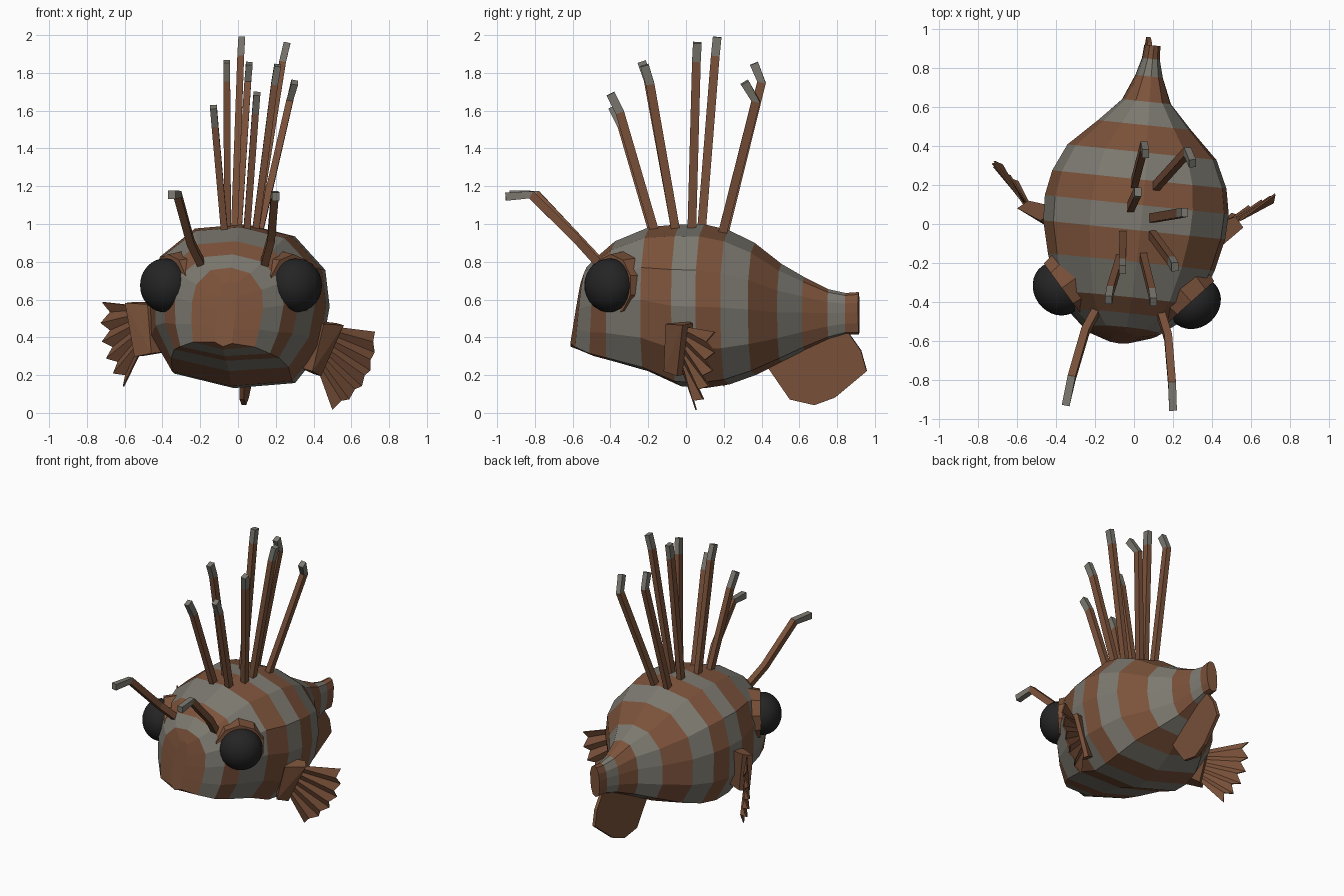
import bpy, bmesh, math
from mathutils import Vector, Matrix

if "Cube" in bpy.data.objects:
    bpy.data.objects.remove(bpy.data.objects["Cube"])


def material(name, rgb):
    m = bpy.data.materials.new(name)
    m.use_nodes = True
    m.diffuse_color = (*rgb, 1)
    m.node_tree.nodes["Principled BSDF"].inputs["Base Color"].default_value = (*rgb, 1)
    return m


BROWN = material("rust brown", (0.2, 0.085, 0.043))
GREY = material("warm grey", (0.2, 0.19, 0.16))
BLACK = material("eye black", (0.018, 0.018, 0.018))

# The fish is turned a little, and its body rolls a little to its left
YAW = Matrix.Rotation(math.radians(-6), 4, 'Z')
PIVOT = Matrix.Translation((0, 0, 0.55))
POSE = YAW @ PIVOT @ Matrix.Rotation(math.radians(4.5), 4, 'Y') @ PIVOT.inverted()


def finish(name, bm, mats, matrix=None):
    if matrix:
        bm.transform(matrix)
    bmesh.ops.recalc_face_normals(bm, faces=bm.faces)
    mesh = bpy.data.meshes.new(name)
    bm.to_mesh(mesh)
    bm.free()
    for m in mats:
        mesh.materials.append(m)
    obj = bpy.data.objects.new(name, mesh)
    bpy.context.collection.objects.link(obj)
    return obj


def loft(bm, rings, stripe):
    """Skin closed rings of points; stripe(i) gives the material of band i."""
    loops = [[bm.verts.new(p) for p in ring] for ring in rings]
    n = len(loops[0])
    for i, (a, b) in enumerate(zip(loops, loops[1:])):
        for k in range(n):
            f = bm.faces.new((a[k], a[(k + 1) % n], b[(k + 1) % n], b[k]))
            f.material_index = stripe(i)
    bm.faces.new(loops[0]).material_index = stripe(0)
    bm.faces.new(loops[-1]).material_index = stripe(len(rings) - 2)


# Body: y, half width, top, bottom of each ring; bands alternate in colour
STATIONS = [
    (-.595, .05, .70, .35), (-.56, .19, .77, .335), (-.48, .29, .84, .30),
    (-.39, .36, .91, .275), (-.20, .43, .985, .22), (-.03, .47, 1.0, .14),
    (.10, .475, 1.0, .13), (.23, .45, .97, .15), (.37, .385, .90, .20),
    (.51, .24, .79, .27), (.63, .125, .72, .33), (.76, .07, .655, .39),
    (.85, .045, .635, .415), (.92, .04, .64, .415)]


def body_ring(i, y, w, top, bottom):
    mid, h = (top + bottom) / 2, (top - bottom) / 2
    front = max(0, 1 - i / 5)
    low = 0.68 + 0.24 * front
    half = [(.55, .9), (.92, .52), (1, .08), (.95, -.45), (low, -.88)]
    section = [(0, 1)] + half + [(0, -1)] + [(-x, z) for x, z in reversed(half)]
    return [(x * w, y + 0.03 * front * (z + 0.3), mid + z * h) for x, z in section]


bm = bmesh.new()
loft(bm, [body_ring(i, *s) for i, s in enumerate(STATIONS)], lambda i: i % 2)
finish("striped_body", bm, [BROWN, GREY], POSE)

# Thin lower tail fin
OUTLINE = [(.42, .26), (.55, .07), (.68, .04), (.79, .08), (.96, .22), (.93, .33),
           (.86, .43), (.61, .36)]
bm = bmesh.new()
loft(bm, [[(x, y, z) for y, z in OUTLINE] for x in (-.012, .012)], lambda i: 0)
finish("tail_fin", bm, [BROWN], POSE)

# Eyes in flared sockets
for side, label in ((1, "left"), (-1, "right")):
    axis = Vector((side * .74, -.67, 0))
    turn = axis.to_track_quat('Z', 'Y').to_matrix().to_4x4()
    bm = bmesh.new()
    bmesh.ops.create_cone(bm, cap_ends=True, segments=10, radius1=.18, radius2=.165, depth=.09)
    finish(label + "_eye_socket", bm, [BROWN],
           YAW @ Matrix.Translation((side * .3, -.335, .675)) @ turn)
    bm = bmesh.new()
    bmesh.ops.create_uvsphere(bm, u_segments=24, v_segments=16, radius=.143)
    for f in bm.faces:
        f.smooth = True
    finish(label + "_eye", bm, [BLACK],
           YAW @ Matrix.Translation((side * .35, -.37, .675)) @ turn
           @ Matrix.Diagonal((1, 1, .88, 1)))


def spine(name, path, a, b):
    """Four-sided rod along a path, with a grey last segment."""
    pts = [Vector(p) for p in path]
    rings = []
    for i, p in enumerate(pts):
        t = (pts[min(i + 1, len(pts) - 1)] - pts[max(i - 1, 0)]).normalized()
        u = (Vector((1, 0, 0)) - t * t.x).normalized()
        v = t.cross(u)
        rings.append([p + u * a * sx + v * b * sy
                      for sx, sy in ((1, 1), (-1, 1), (-1, -1), (1, -1))])
    bm = bmesh.new()
    last = len(pts) - 2
    loft(bm, rings, lambda i: int(i == last))
    finish(name, bm, [BROWN, GREY])


# Dorsal spines: base x, y, then tip x, y, z, then kink below the tip
SPINES = [
    (.045, -.16, .10, -.40, 1.69, .05), (-.07, -.17, -.13, -.39, 1.62, .05),
    (-.055, -.05, -.06, -.235, 1.86, .035), (.09, -.05, .21, -.22, 1.84, .03),
    (.09, .03, .26, .06, 1.96, -.005), (-.02, .08, .02, .165, 1.99, -.01),
    (0, .20, .06, .36, 1.85, .04), (.11, .19, .30, .31, 1.75, .06)]
for i, (bx, by, tx, ty, tz, kink) in enumerate(SPINES):
    knee = (bx + (tx - bx) * .86, ty + kink, tz - .1)
    spine(f"dorsal_spine_{i + 1}", [(bx, by, .94), knee, (tx, ty, tz)], .018, .023)

# Brow feelers reaching forward above the eyes
spine("right_feeler", [(-.16, -.38, .72), (-.25, -.55, .9), (-.32, -.79, 1.155),
                       (-.35, -.93, 1.155)], .02, .022)
spine("left_feeler", [(.12, -.4, .72), (.175, -.58, .92), (.195, -.82, 1.155),
                      (.2, -.955, 1.145)], .02, .022)


def side_fin(label, root, hinge, edge):
    """Stub from the body to the hinge, then a pleated fan with a ragged edge."""
    root, hinge, edge = ([Vector(p) for p in g] for g in (root, hinge, edge))
    normal = (hinge[1] - hinge[0]).cross(edge[0] - hinge[0]).normalized()
    bm = bmesh.new()
    for group, thick in ((root, .06), (hinge, .035)):
        for p in group:
            for s in (-1, 1):
                bm.verts.new(p + normal * thick * s)
    bmesh.ops.convex_hull(bm, input=bm.verts)
    finish(label + "_fin_stub", bm, [BROWN])

    bm = bmesh.new()
    previous = None
    count = 10
    for k in range(count + 1):
        t = k / count
        inner = hinge[0].lerp(hinge[1], .06 + .88 * t)
        outer = edge[0].lerp(edge[1], t).lerp(edge[1].lerp(edge[2], t), t)
        if k % 2:
            outer = inner.lerp(outer, .86) + normal * .03
        pair = [bm.verts.new(inner), bm.verts.new(outer)]
        if previous:
            bm.faces.new((previous[0], previous[1], pair[1], pair[0]))
        previous = pair
    fan = finish(label + "_fin_fan", bm, [BROWN])
    fan.modifiers.new("Thickness", 'SOLIDIFY').thickness = .008


side_fin("left", [(.42, -.06, .48), (.36, -.07, .23)], [(.54, .01, .47), (.42, -.02, .2)],
         [(.725, .15, .43), (.75, .16, .14), (.5, .05, .015)])
side_fin("right", [(-.43, .05, .58), (-.41, .03, .32)], [(-.57, .1, .585), (-.52, .07, .3)],
         [(-.72, .32, .585), (-.76, .3, .3), (-.61, .2, .14)])
